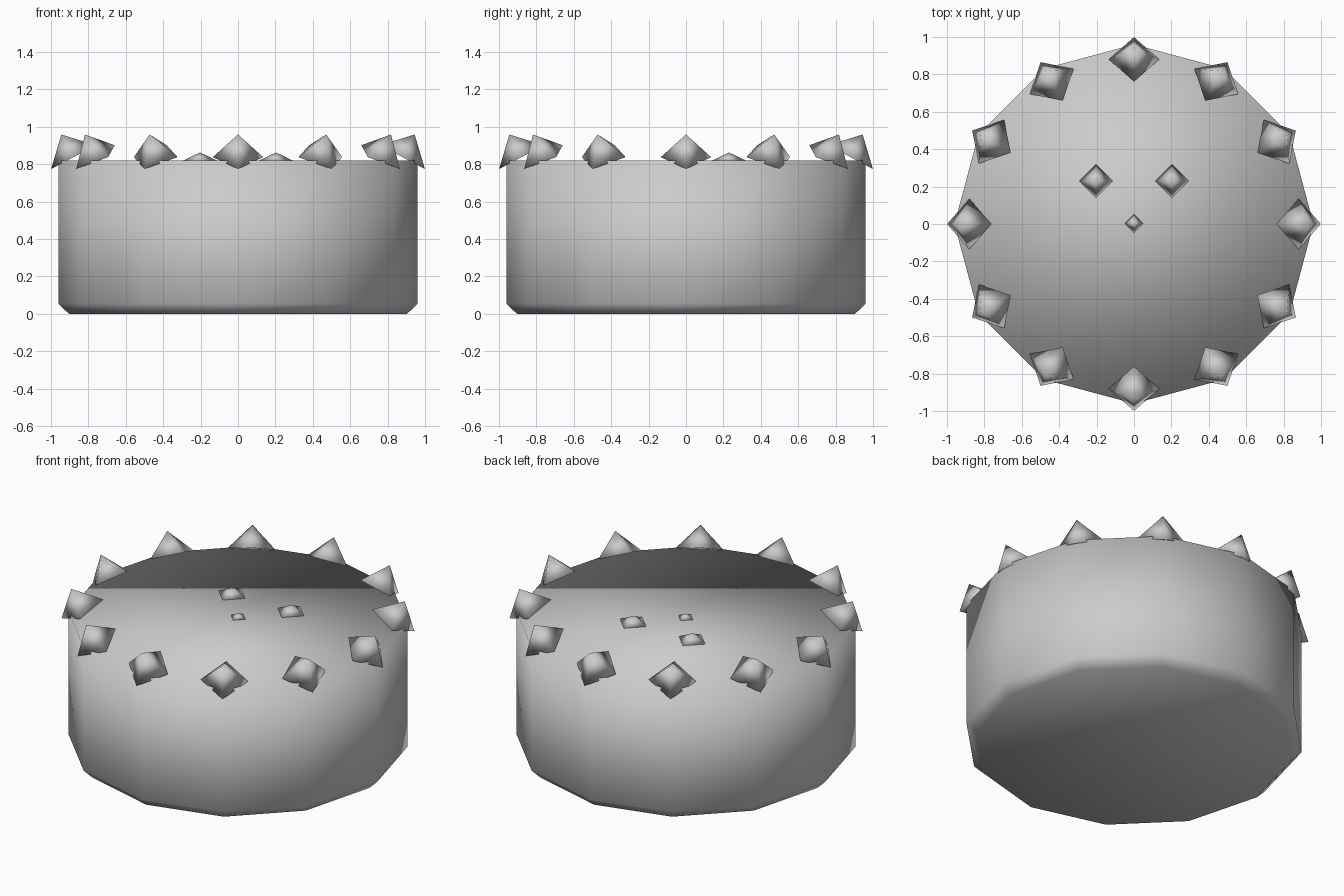
import bpy, bmesh
from math import sin, cos, pi, radians

if "Cube" in bpy.data.objects:
    bpy.data.objects.remove(bpy.data.objects["Cube"])


def finish(name, bm):
    bmesh.ops.recalc_face_normals(bm, faces=bm.faces)
    me = bpy.data.meshes.new(name)
    bm.to_mesh(me)
    bm.free()
    for p in me.polygons:
        p.use_smooth = True
    ob = bpy.data.objects.new(name, me)
    bpy.context.collection.objects.link(ob)
    return ob


def pyramid(name, radius, height, loc, rot=(0, 0, 0)):
    # four-sided pyramid, corners on the local axes, base at the origin
    bm = bmesh.new()
    base = [bm.verts.new((radius * cos(i * pi / 2), radius * sin(i * pi / 2), 0))
            for i in range(4)]
    tip = bm.verts.new((0, 0, height))
    bm.faces.new(base[::-1])
    for i in range(4):
        bm.faces.new((base[i], base[(i + 1) % 4], tip))
    ob = finish(name, bm)
    ob.location, ob.rotation_euler = loc, rot
    return ob


# Cake body: twelve-sided drum with a chamfered bottom edge
SIDES = 12
bm = bmesh.new()
rings = [[bm.verts.new((r * cos(2 * pi * i / SIDES), r * sin(2 * pi * i / SIDES), z))
          for i in range(SIDES)]
         for r, z in ((0.904, 0), (0.96, 0.055), (0.96, 0.82))]
for lo, hi in zip(rings, rings[1:]):
    for i in range(SIDES):
        j = (i + 1) % SIDES
        bm.faces.new((lo[i], lo[j], hi[j], hi[i]))
bm.faces.new(rings[0][::-1])
bm.faces.new(rings[-1])
finish("cake_body", bm)

# Cream peaks around the rim, tilted outward
for k in range(12):
    a = k * pi / 6
    pyramid(f"rim_peak_{k + 1}", 0.135, 0.137,
            (0.88 * cos(a), 0.88 * sin(a), 0.838), (0, radians(28), a))

# Small flat peaks on the top
for side in (-1, 1):
    pyramid(f"top_peak_{side}", 0.09, 0.043, (side * 0.203, 0.23, 0.82))
pyramid("centre_peak", 0.05, 0.025, (0, 0.003, 0.82))
